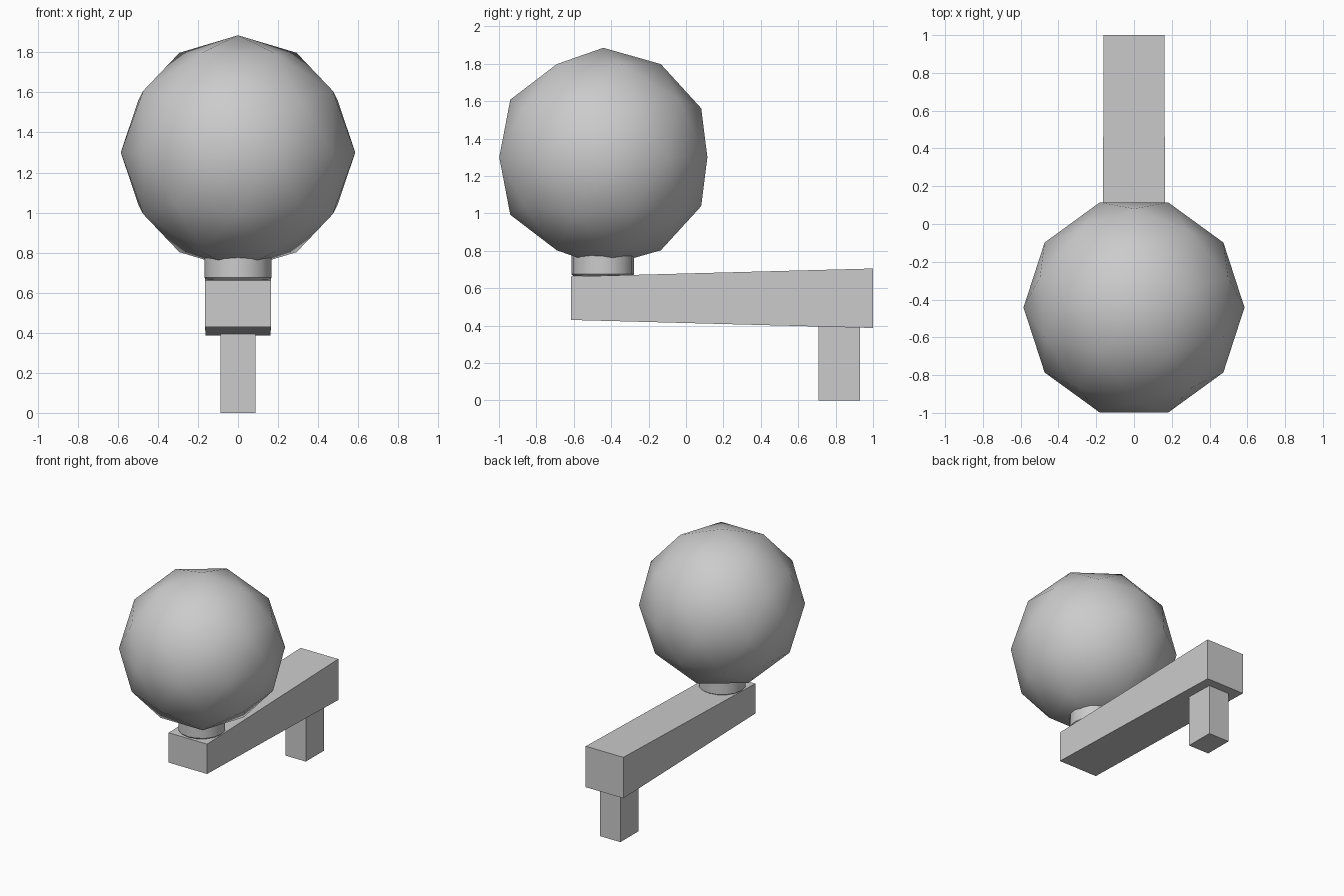
import bpy
import bmesh
import math
from mathutils import Matrix, Vector

cube = bpy.data.objects.get("Cube")
if cube:
    bpy.data.objects.remove(cube, do_unlink=True)

grey = bpy.data.materials.new("light_grey")
grey.use_nodes = True
grey.diffuse_color = (0.6, 0.6, 0.6, 1)
grey.node_tree.nodes["Principled BSDF"].inputs["Base Color"].default_value = grey.diffuse_color


def finish(name, bm, smooth_angle=None):
    """Turn a bmesh into a named, coloured object."""
    bmesh.ops.recalc_face_normals(bm, faces=bm.faces[:])
    mesh = bpy.data.meshes.new(name)
    bm.to_mesh(mesh)
    bm.free()
    mesh.materials.append(grey)
    obj = bpy.data.objects.new(name, mesh)
    bpy.context.collection.objects.link(obj)
    if smooth_angle:
        bpy.ops.object.select_all(action="DESELECT")
        obj.select_set(True)
        bpy.context.view_layer.objects.active = obj
        bpy.ops.object.shade_smooth_by_angle(angle=math.radians(smooth_angle))
    return obj


def box(x, y, z):
    """Box from half width and (low, high) ranges."""
    bm = bmesh.new()
    bmesh.ops.create_cube(bm, size=1)
    for v in bm.verts:
        v.co = Vector((2 * x * v.co.x, y[v.co.y > 0], z[v.co.z > 0]))
    return bm


# Ball: upper half of a faceted sphere, mirrored below its equator
bm = bmesh.new()
bmesh.ops.create_icosphere(bm, subdivisions=2, radius=0.585,
                           matrix=Matrix.Rotation(math.pi / 2, 4, "Z"))
bmesh.ops.bisect_plane(bm, geom=bm.verts[:] + bm.edges[:] + bm.faces[:], dist=0.001,
                       plane_co=(0, 0, 0), plane_no=(0, 0, -1), clear_outer=True)
upper = bm.verts[:] + bm.edges[:] + bm.faces[:]
copy = bmesh.ops.duplicate(bm, geom=upper)["geom"]
for v in copy:
    if isinstance(v, bmesh.types.BMVert):
        v.co.z *= -1
bmesh.ops.remove_doubles(bm, verts=bm.verts[:], dist=0.001)
bmesh.ops.translate(bm, verts=bm.verts[:], vec=(0, -0.442, 1.3))
finish("ball", bm, 80)

# Neck: short round collar with a softened lower rim
bm = bmesh.new()
bmesh.ops.create_cone(bm, cap_ends=True, segments=16, radius1=0.168, radius2=0.168,
                      depth=0.18, matrix=Matrix.Translation((0, -0.445, 0.755)))
rim = [e for e in bm.edges if all(v.co.z < 0.7 for v in e.verts)]
bmesh.ops.bevel(bm, geom=rim, offset=0.01, segments=1, affect="EDGES")
finish("neck", bm, 35)

# Arm: long beam that grows deeper towards the back
bm = box(0.165, (-0.615, 1.0), (0.43, 0.662))
for v in bm.verts:
    if v.co.y > 0:
        v.co.z += 0.043 if v.co.z > 0.5 else -0.043
        v.co.x *= 0.98
finish("arm", bm)

# Leg: square post under the back of the arm
finish("leg", box(0.0875, (0.708, 0.93), (0, 0.4)))
